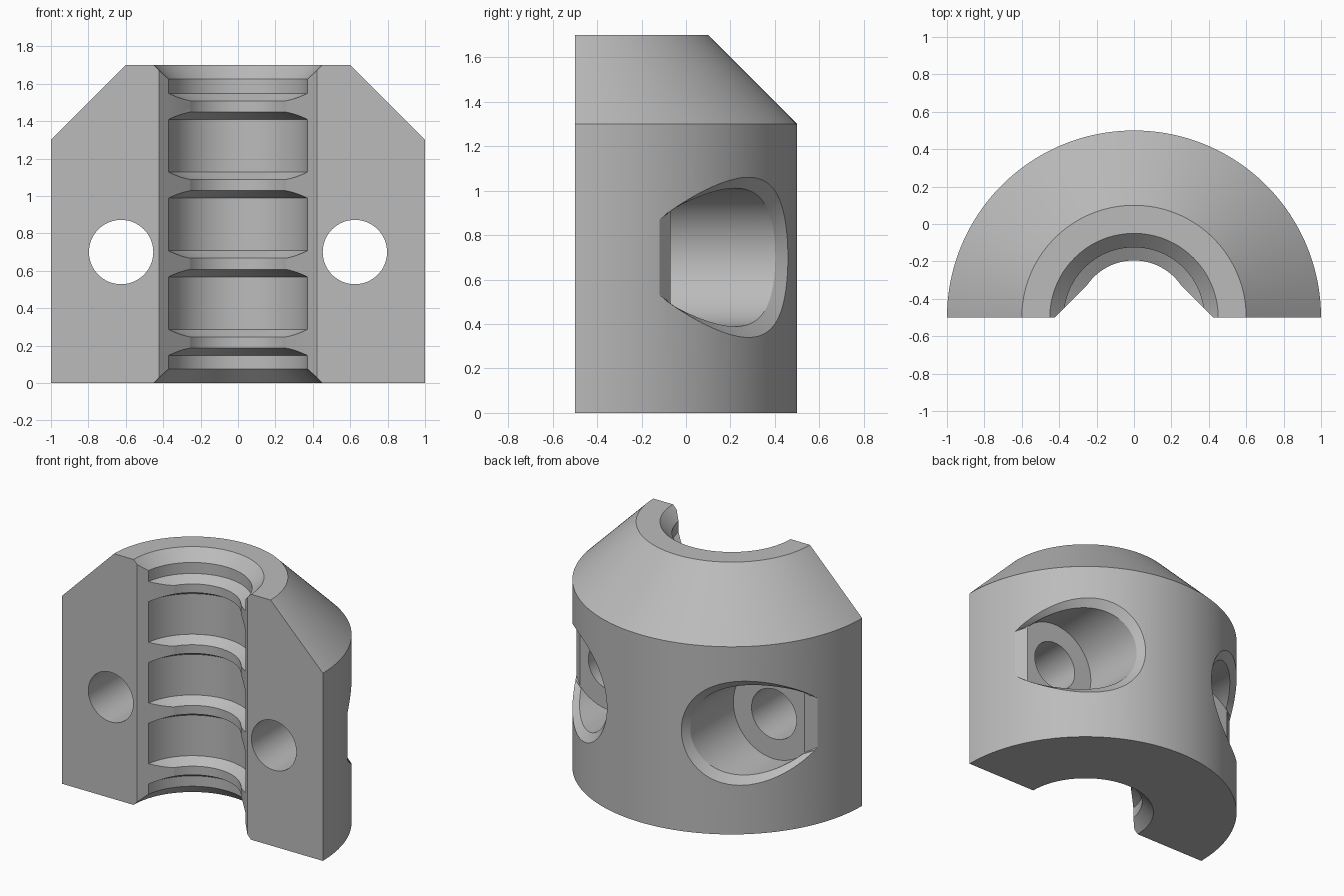
import bpy, bmesh, math
from mathutils import Matrix, Vector

if "Cube" in bpy.data.objects:
    bpy.data.objects.remove(bpy.data.objects["Cube"])

AXIS_Y = -0.5          # axis of revolution lies in the front face
HEIGHT = 1.7
HOLE_X, HOLE_Z = 0.625, 0.70
FLOOR_Y = -0.07        # bottom of the screw pockets

grey = bpy.data.materials.new("plain grey")
grey.use_nodes = True
grey.diffuse_color = (0.5, 0.5, 0.5, 1)
grey.node_tree.nodes["Principled BSDF"].inputs["Base Color"].default_value = (0.5, 0.5, 0.5, 1)


def make_object(name, bm):
    bmesh.ops.recalc_face_normals(bm, faces=bm.faces)
    mesh = bpy.data.meshes.new(name)
    bm.to_mesh(mesh)
    bm.free()
    mesh.materials.append(grey)
    obj = bpy.data.objects.new(name, mesh)
    bpy.context.collection.objects.link(obj)
    return obj


def loft(name, loops):
    """Closed solid through a list of equally long point loops."""
    bm = bmesh.new()
    rings = [[bm.verts.new(p) for p in loop] for loop in loops]
    n = len(rings[0])
    for a, b in zip(rings, rings[1:]):
        for i in range(n):
            j = (i + 1) % n
            bm.faces.new((a[i], a[j], b[j], b[i]))
    bm.faces.new(rings[0])
    bm.faces.new(rings[-1])
    bmesh.ops.remove_doubles(bm, verts=bm.verts, dist=1e-5)
    bmesh.ops.triangulate(bm, faces=bm.faces)
    return make_object(name, bm)


# Half-round block: ridged bore and coned top in one revolved profile
profile = [(0.45, 0), (0.375, 0.075)]
for k in range(4):
    mid = 0.2165 + 0.4207 * k
    profile += [(0.375, mid - 0.07), (0.305, mid - 0.03),
                (0.305, mid + 0.03), (0.375, mid + 0.07)]
profile += [(0.375, HEIGHT - 0.075), (0.45, HEIGHT), (0.6, HEIGHT), (1, 1.3), (1, 0)]

STEPS = 96
bm = bmesh.new()
rings = []
for s in range(STEPS + 1):
    a = math.pi * s / STEPS
    rings.append([bm.verts.new((r * math.cos(a), AXIS_Y + r * math.sin(a), z))
                  for r, z in profile])
for a, b in zip(rings, rings[1:]):
    for i in range(len(profile)):
        j = (i + 1) % len(profile)
        bm.faces.new((a[i], a[j], b[j], b[i]))
bm.faces.new(rings[0])
bm.faces.new(rings[-1])
block = make_object("half_clamp_block", bm)

# Bevel along both front edges of the bore
w, e = 0.4225, 0.05
section = [(w + e, -e), (w / 2, w / 2), (-w / 2, w / 2), (-w - e, -e)]
cutters = [loft("bore_bevel_cutter",
                [[(x, AXIS_Y + u, z) for x, u in section] for z in (-0.1, HEIGHT + 0.1)])]


def d_loop(rx, rz, chord_x, n=96):
    """Ellipse around the hole axis, cut straight on its outer side."""
    start = math.acos((chord_x - HOLE_X) / rx)
    pts = []
    for i in range(n + 1):
        t = start + (2 * math.pi - 2 * start) * i / n
        pts.append((HOLE_X + rx * math.cos(t), HOLE_Z + rz * math.sin(t)))
    return pts


def on_drum(x, radius):
    return AXIS_Y + math.sqrt(radius * radius - x * x)


# Screw pockets with chamfered rims, and through holes, on both sides
wall = d_loop(0.311, 0.311, 0.86)
rim = d_loop(0.34, 0.36, 0.925)
floor_loop = [Vector((x, FLOOR_Y, z)) for x, z in wall]
inner = [Vector((x, max(FLOOR_Y, on_drum(x, 0.955)), z)) for x, z in wall]
outer = [Vector((x, on_drum(x, 1), z)) for x, z in rim]
beyond = [p + (q - p) * 1.6 for p, q in zip(inner, outer)]
clear = [Vector((p.x, 0.9, p.z)) for p in beyond]

for side, name in ((1, "left"), (-1, "right")):
    loops = [[(side * p.x, p.y, p.z) for p in loop]
             for loop in (floor_loop, inner, beyond, clear)]
    cutters.append(loft(name + "_pocket_cutter", loops))
    bm = bmesh.new()
    bmesh.ops.create_cone(bm, cap_ends=True, segments=64, radius1=0.172, radius2=0.172, depth=1,
                          matrix=Matrix.Translation((side * HOLE_X, -0.4, HOLE_Z))
                          @ Matrix.Rotation(math.pi / 2, 4, "X"))
    cutters.append(make_object(name + "_hole_cutter", bm))

bpy.ops.object.select_all(action="DESELECT")
block.select_set(True)
bpy.context.view_layer.objects.active = block
for cutter in cutters:
    cutter.hide_render = True
    mod = block.modifiers.new(cutter.name, "BOOLEAN")
    mod.operation = "DIFFERENCE"
    mod.solver = "EXACT"
    mod.object = cutter
    bpy.ops.object.modifier_apply(modifier=mod.name)
for cutter in cutters:
    bpy.data.objects.remove(cutter)

bpy.ops.object.shade_smooth_by_angle(angle=math.radians(25))
